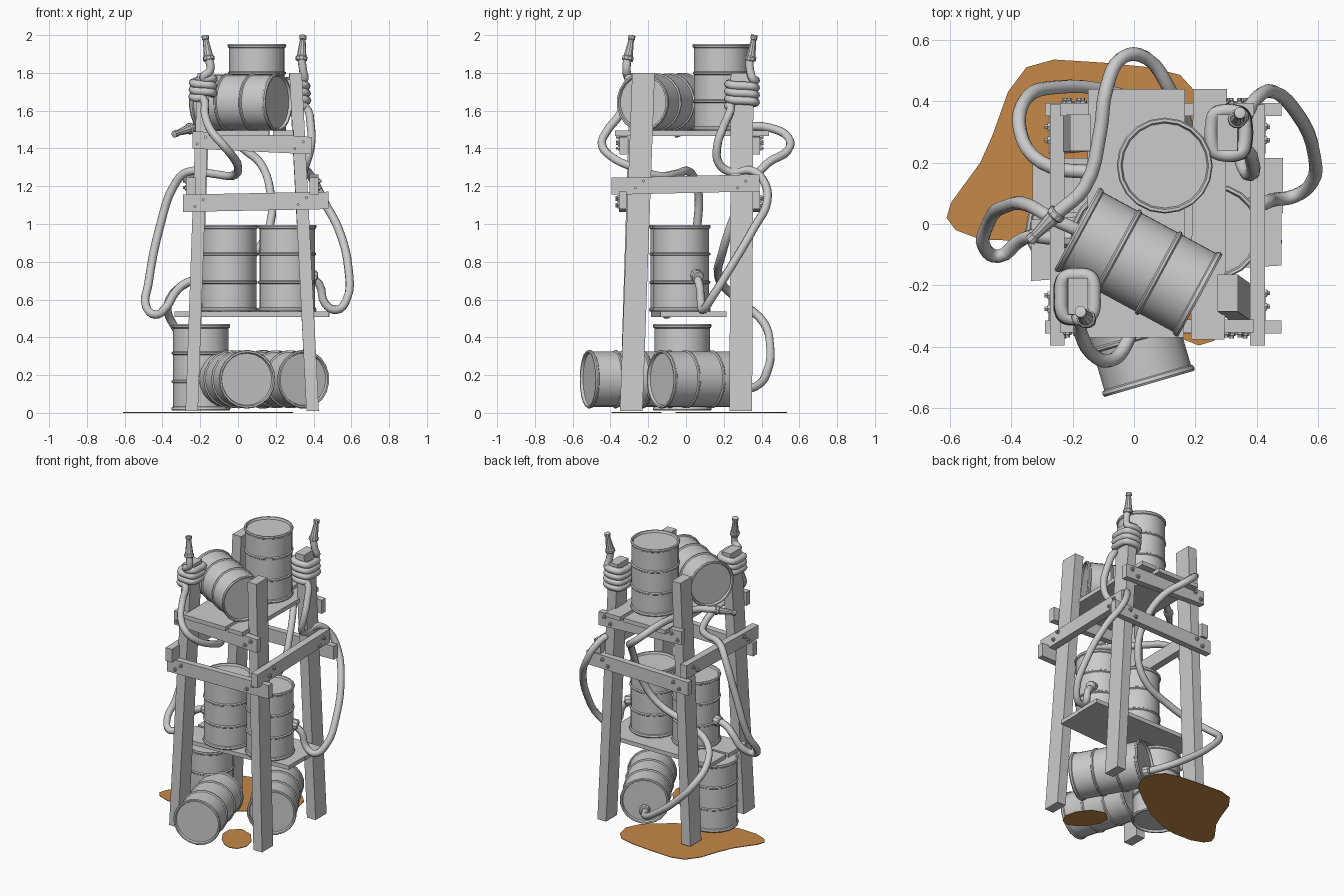
import bpy, bmesh, math
from mathutils import Vector as V

if "Cube" in bpy.data.objects:
    bpy.data.objects.remove(bpy.data.objects["Cube"])


def finish(name, bm, smooth=None, mat=None):
    bmesh.ops.recalc_face_normals(bm, faces=bm.faces)
    me = bpy.data.meshes.new(name)
    bm.to_mesh(me)
    bm.free()
    ob = bpy.data.objects.new(name, me)
    bpy.context.collection.objects.link(ob)
    if mat:
        me.materials.append(mat)
    if smooth:
        bpy.ops.object.select_all(action='DESELECT')
        ob.select_set(True)
        bpy.context.view_layer.objects.active = ob
        bpy.ops.object.shade_smooth_by_angle(angle=math.radians(smooth))
    return ob


def bar(name, p0, p1, u, v):
    """Box from p0 to p1 whose end faces span half-vectors u and v."""
    u, v = V(u), V(v)
    bm = bmesh.new()
    ends = [[bm.verts.new(V(p) + a * u + b * v) for a, b in ((-1, -1), (1, -1), (1, 1), (-1, 1))]
            for p in (p0, p1)]
    bm.faces.new(ends[0])
    bm.faces.new(ends[1])
    for i in range(4):
        j = (i + 1) % 4
        bm.faces.new((ends[0][i], ends[0][j], ends[1][j], ends[1][i]))
    return finish(name, bm)


def lathe(name, profile, base, axis, sides, smooth=35):
    """Turn an (r, z) profile around an axis that starts at base."""
    q = V((0, 0, 1)).rotation_difference(V(axis).normalized())
    bm = bmesh.new()
    rings = []
    for r, z in profile:
        rings.append([bm.verts.new(V(base) + q @ V((r * math.cos(math.tau * i / sides),
                                                    r * math.sin(math.tau * i / sides), z)))
                      for i in range(sides)])
    for a, b in zip(rings, rings[1:]):
        for i in range(sides):
            j = (i + 1) % sides
            bm.faces.new((a[i], a[j], b[j], b[i]))
    bm.faces.new(rings[0])
    bm.faces.new(rings[-1])
    return finish(name, bm, smooth)


# Barrels: rolled rims, recessed lids, two raised hoops
L = 0.458
half = [(0.138, 0.014), (0.143, 0), (0.152, 0), (0.156, 0.007), (0.153, 0.018), (0.147, 0.022),
        (0.147, 0.145), (0.154, 0.150), (0.154, 0.158), (0.147, 0.163)]
drum = half + [(r, L - z) for r, z in reversed(half)]
up = (0, 0, 1)
for name, base, axis in (
        ("top_upright_barrel", (0.10, 0.19, 1.495), up),
        ("top_lying_barrel", (-0.187, -0.015, 1.645), (0.88, -0.476, 0)),
        ("middle_left_barrel", (-0.05, -0.04, 0.537), up),
        ("middle_right_barrel", (0.26, -0.025, 0.537), up),
        ("bottom_upright_barrel", (-0.197, -0.02, 0.012), up),
        ("bottom_front_barrel", (0.05, -0.52, 0.178), (-0.28, 0.96, 0)),
        ("bottom_right_barrel", (0.35, -0.135, 0.178), (-0.48, 0.87, 0))):
    lathe(name, drum, base, axis, 20)

# Leaning corner posts
posts = {"front_left": ((-0.245, -0.29), (-0.182, -0.235)),
         "front_right": ((0.395, -0.29), (0.305, -0.225)),
         "back_left": ((-0.245, 0.29), (-0.175, 0.297)),
         "back_right": ((0.395, 0.29), (0.303, 0.297))}
for key, (b, t) in posts.items():
    bar(key + "_post", (*b, 0.01), (*t, 1.80), (0.033, 0, 0), (0, 0.06, 0))


def post_at(key, z):
    b, t = posts[key]
    return V((*b, 0.01)).lerp(V((*t, 1.80)), (z - 0.01) / 1.79)


# Cross beams bolted to the outer faces of the posts
bolt = [(0.014, 0), (0.014, 0.008), (0.008, 0.009), (0.008, 0.018)]


def bolts(name, centre, n, along):
    for k, s in enumerate((-1, 1)):
        p = V(centre) + V(along) * 0.022 * s + V((0, 0, 0.018 * s))
        lathe(f"{name}_bolt_{k}", bolt, p, n, 6, 20)


for side, s, yu, yl in (("front", -1, -0.332, -0.335), ("back", 1, 0.372, 0.372)):
    for lvl, y, x0, x1, z0, z1 in (("upper", yu, -0.24, 0.39, 1.445, 1.415),
                                   ("lower", yl, -0.29, 0.48, 1.11, 1.125)):
        bar(f"{side}_{lvl}_beam", (x0, y, z0), (x1, y, z1), (0, 0.021, 0), (0, 0, 0.046))
        for h in ("left", "right"):
            x = post_at(f"{side}_{h}", z0).x
            z = z0 + (z1 - z0) * (x - x0) / (x1 - x0)
            bolts(f"{side}_{lvl}_{h}", (x, y + s * 0.02, z), (0, s, 0), (1, 0, 0))
for side, s, x in (("left", -1, -0.25), ("right", 1, 0.402)):
    bar(side + "_side_beam", (x, -0.395, 1.20), (x, 0.388, 1.218), (0.024, 0, 0), (0, 0, 0.045))
    for h in ("front", "back"):
        bolts(f"{side}_{h}", (x + s * 0.023, post_at(f"{h}_{side}", 1.2).y, 1.21), (s, 0, 0), (0, 1, 0))

# Shelf planks
for name, p0, p1, u in (
        ("upper_wide_plank", (0.005, -0.37, 1.48), (0.008, 0.44, 1.48), (0.158, 0, 0)),
        ("upper_narrow_plank", (0.24, -0.375, 1.48), (0.247, 0.44, 1.48), (0.055, 0, 0)),
        ("middle_front_plank", (-0.335, -0.085, 0.522), (0.48, -0.035, 0.522), (0, 0.10, 0)),
        ("middle_back_plank", (-0.33, 0.125, 0.522), (0.485, 0.125, 0.522), (0, 0.09, 0))):
    bar(name, p0, p1, u, (0, 0, 0.014))


# Hoses
def hose(name, pts):
    cu = bpy.data.curves.new(name, 'CURVE')
    cu.dimensions = '3D'
    cu.resolution_u = 4
    cu.bevel_depth = 0.0225
    cu.bevel_resolution = 2
    cu.use_fill_caps = True
    sp = cu.splines.new('BEZIER')
    sp.bezier_points.add(len(pts) - 1)
    for bp, p in zip(sp.bezier_points, pts):
        bp.co = p
        bp.handle_left_type = bp.handle_right_type = 'AUTO'
    sp.use_smooth = True
    ob = bpy.data.objects.new(name, cu)
    bpy.context.collection.objects.link(ob)
    bpy.ops.object.select_all(action='DESELECT')
    ob.select_set(True)
    bpy.context.view_layer.objects.active = ob
    bpy.ops.object.convert(target='MESH')


def coil(key, z0, z1, a0, a1):
    """Rounded-square winding around a post, angles in turns."""
    pts, n = [], int(abs(a1 - a0) * 12)
    for i in range(n + 1):
        t = i / n
        z = z0 + (z1 - z0) * t
        a = math.tau * (a0 + (a1 - a0) * t)
        c, s = math.cos(a), math.sin(a)
        p = post_at(key, z)
        pts.append((p.x + 0.053 * math.copysign(abs(c) ** 0.5, c),
                    p.y + 0.07 * math.copysign(abs(s) ** 0.5, s), z))
    return pts


hose("left_hose", [(-0.155, -0.31, 1.88), (-0.148, -0.315, 1.81)]
     + coil("front_left", 1.775, 1.665, -0.25, 2.75)
     + [(-0.175, -0.35, 1.58), (-0.14, -0.42, 1.49), (-0.08, -0.445, 1.42), (-0.03, -0.40, 1.36),
        (0.0, -0.28, 1.30), (-0.03, -0.14, 1.255), (-0.13, -0.05, 1.265), (-0.27, 0.02, 1.275),
        (-0.34, 0.06, 1.20), (-0.41, 0.06, 1.0), (-0.475, 0.0, 0.68), (-0.485, -0.08, 0.56),
        (-0.44, -0.105, 0.52), (-0.38, -0.06, 0.56), (-0.33, -0.04, 0.64), (-0.27, -0.045, 0.69),
        (-0.17, -0.045, 0.71)])
hose("right_hose", [(0.335, 0.335, 1.88), (0.345, 0.34, 1.81)]
     + coil("back_right", 1.765, 1.62, 0.125, 3.875)
     + [(0.385, 0.20, 1.52), (0.385, 0.165, 1.41), (0.36, 0.175, 1.32), (0.345, 0.24, 1.275),
        (0.36, 0.34, 1.285), (0.40, 0.41, 1.23), (0.455, 0.43, 1.12), (0.53, 0.36, 0.98),
        (0.585, 0.23, 0.76), (0.575, 0.13, 0.60), (0.52, 0.09, 0.545), (0.46, 0.08, 0.58),
        (0.43, 0.07, 0.68), (0.36, 0.045, 0.73)])
hose("back_hose", [(-0.25, 0.035, 1.508), (-0.16, 0.12, 1.52), (-0.11, 0.30, 1.517), (-0.09, 0.44, 1.51),
                   (-0.04, 0.54, 1.46), (0.04, 0.54, 1.39), (0.12, 0.43, 1.32), (0.17, 0.32, 1.18),
                   (0.17, 0.24, 1.0), (0.08, 0.19, 0.84), (-0.14, 0.17, 0.74), (-0.30, 0.20, 0.67),
                   (-0.37, 0.30, 0.58), (-0.35, 0.41, 0.48), (-0.25, 0.445, 0.36),
                   (-0.08, 0.43, 0.22), (0.05, 0.37, 0.14), (0.13, 0.25, 0.12)])

# Nozzles on the free ends, couplings where hoses meet barrels
nozzle = [(0.028, 0), (0.031, 0.004), (0.031, 0.02), (0.025, 0.026), (0.015, 0.112), (0.019, 0.115),
          (0.019, 0.136), (0.012, 0.138)]
for name, p, ax in (("left_nozzle", (-0.153, -0.31, 1.865), (-0.022, 0.025, 0.135)),
                    ("right_nozzle", (0.335, 0.34, 1.865), (0.01, 0.022, 0.135)),
                    ("back_nozzle", (-0.245, 0.04, 1.508), (-0.085, -0.085, -0.03))):
    lathe(name, nozzle, p, ax, 10, 30)
cuff = [(0.034, 0), (0.034, 0.035), (0.028, 0.042)]
for name, p, ax in (("left_coupling", (-0.19, -0.045, 0.707), (-1, 0, -0.15)),
                    ("right_coupling", (0.375, 0.05, 0.728), (0.9, 0.4, -0.2)),
                    ("back_coupling", (0.133, 0.255, 0.12), (-0.48, 0.87, 0))):
    lathe(name, cuff, p, ax, 10, 30)

# Spilled liquid
liquid = bpy.data.materials.new("spill")
liquid.diffuse_color = (0.56, 0.25, 0.065, 1)
liquid.use_nodes = True
liquid.node_tree.nodes["Principled BSDF"].inputs["Base Color"].default_value = liquid.diffuse_color
for name, outline in (
        ("large_puddle", [(-0.61, 0.02), (-0.595, 0.07), (-0.50, 0.20), (-0.46, 0.29), (-0.41, 0.43),
                          (-0.35, 0.51), (-0.26, 0.535), (-0.1, 0.525), (0.05, 0.51), (0.15, 0.485),
                          (0.20, 0.43), (0.22, 0.34), (0.17, 0.24), (0.03, 0.13), (-0.12, 0.03),
                          (-0.28, -0.04), (-0.37, -0.055), (-0.50, -0.05), (-0.58, -0.02)]),
        ("small_puddle", [(0.16, -0.375), (0.21, -0.395), (0.26, -0.38), (0.29, -0.32), (0.27, -0.24),
                          (0.21, -0.16), (0.12, -0.13), (0.06, -0.18), (0.06, -0.25), (0.10, -0.32)])):
    bm = bmesh.new()
    low = bm.faces.new([bm.verts.new((x, y, 0)) for x, y in outline])
    new = bmesh.ops.extrude_face_region(bm, geom=[low], use_keep_orig=True)["geom"]
    bmesh.ops.translate(bm, vec=(0, 0, 0.004), verts=[g for g in new if isinstance(g, bmesh.types.BMVert)])
    finish(name, bm, None, liquid)
